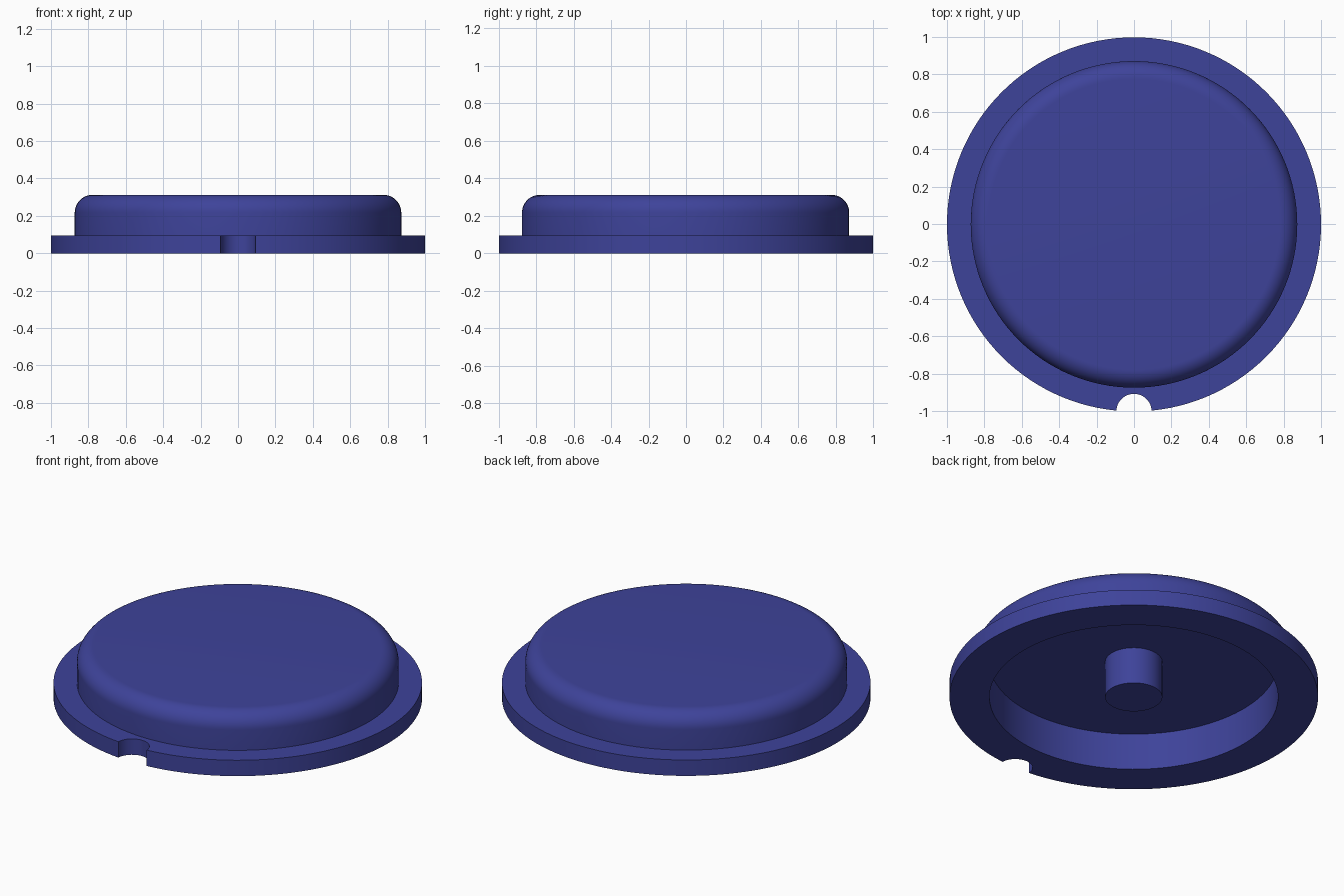
import bpy
import bmesh
import math

if "Cube" in bpy.data.objects:
    bpy.data.objects.remove(bpy.data.objects["Cube"])

SEGMENTS = 128

blue = bpy.data.materials.new("deep blue")
blue.diffuse_color = (0.048, 0.056, 0.323, 1.0)
blue.use_nodes = True
blue.node_tree.nodes["Principled BSDF"].inputs["Base Color"].default_value = blue.diffuse_color


def lathe(name, profile):
    """Revolve (radius, z) points around the z axis into a closed solid."""
    bm = bmesh.new()
    verts = [bm.verts.new((r, 0, z)) for r, z in profile]
    edges = [bm.edges.new(pair) for pair in zip(verts, verts[1:])]
    bmesh.ops.spin(bm, geom=verts + edges, cent=(0, 0, 0), axis=(0, 0, 1),
                   angle=math.tau, steps=SEGMENTS, use_merge=False)
    bmesh.ops.remove_doubles(bm, verts=bm.verts, dist=1e-4)
    bmesh.ops.recalc_face_normals(bm, faces=bm.faces)
    mesh = bpy.data.meshes.new(name)
    bm.to_mesh(mesh)
    bm.free()
    mesh.materials.append(blue)
    obj = bpy.data.objects.new(name, mesh)
    bpy.context.collection.objects.link(obj)
    return obj


# Cap: centre post, hollow underside, flange, and rounded upper drum
TOP, DRUM, FILLET = 0.312, 0.873, 0.095
profile = [(0, 0), (0.155, 0), (0.155, 0.22), (0.783, 0.22), (0.783, 0),
           (1, 0), (1, 0.095), (DRUM, 0.095)]
for i in range(13):
    a = math.radians(90 * i / 12)
    profile.append((DRUM - FILLET + FILLET * math.cos(a),
                    TOP - FILLET + FILLET * math.sin(a)))
profile.append((0, TOP))
cap = lathe("cap", profile)

# Half-round locating notch in the front of the flange
bpy.ops.mesh.primitive_cylinder_add(vertices=48, radius=0.094, depth=0.4,
                                    location=(0, -1, 0.05))
cutter = bpy.context.object
cutter.name = "notch_cutter"
cutter.hide_render = True
cutter.data.materials.append(blue)

notch = cap.modifiers.new("notch", 'BOOLEAN')
notch.operation = 'DIFFERENCE'
notch.solver = 'EXACT'
notch.object = cutter
bpy.ops.object.select_all(action='DESELECT')
cap.select_set(True)
bpy.context.view_layer.objects.active = cap
bpy.ops.object.modifier_apply(modifier=notch.name)
bpy.data.objects.remove(cutter)

# Smooth round surfaces with crisp edges
bpy.ops.object.shade_smooth_by_angle(angle=math.radians(30))
cap.location.y = -0.002
